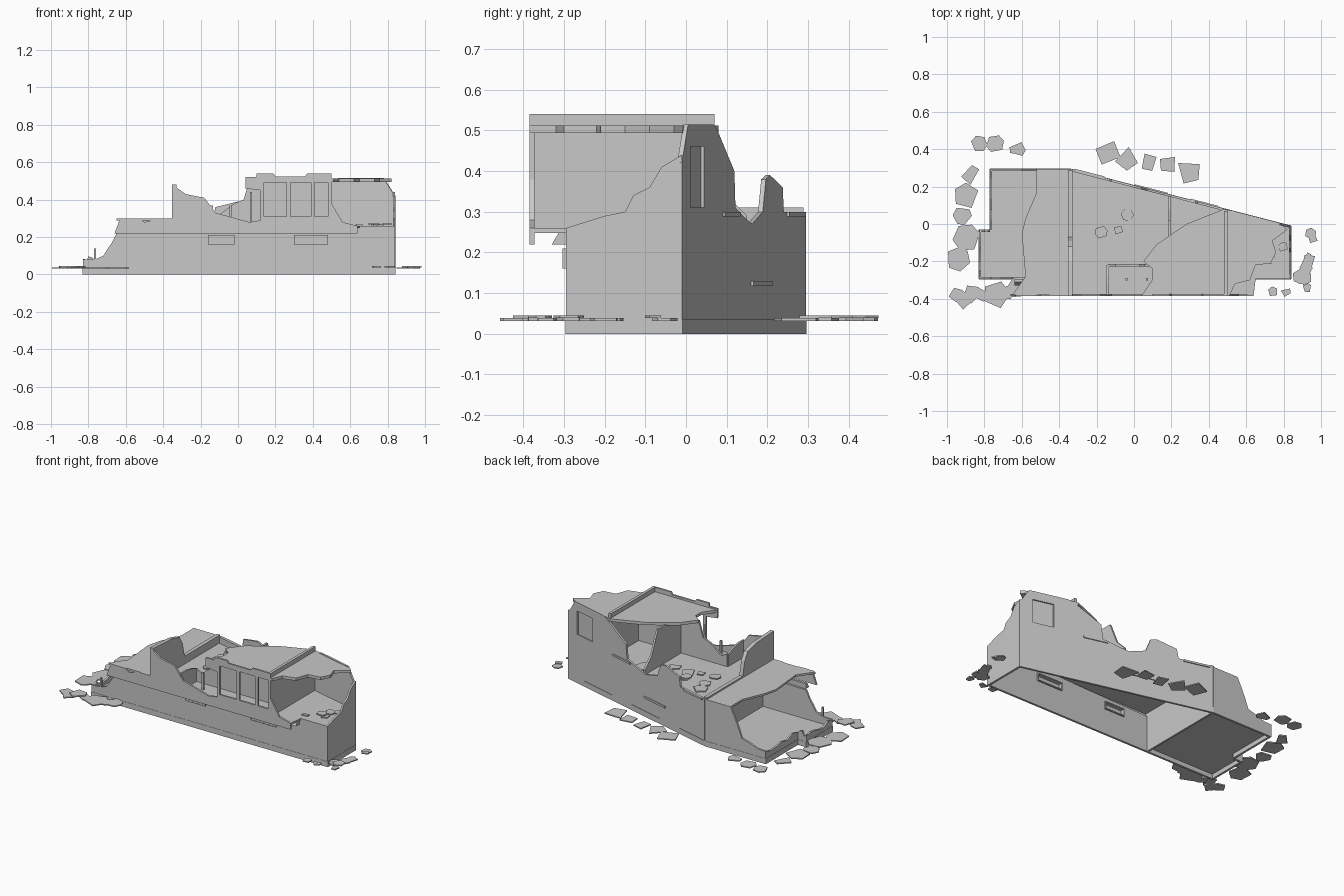
import bpy, bmesh, math, random
from mathutils import Vector

if "Cube" in bpy.data.objects:
    bpy.data.objects.remove(bpy.data.objects["Cube"], do_unlink=True)

random.seed(4)

# Main levels and wall lines
THICK, CHIP = .012, .007
GROUND, BAND, FLOOR, WING_TOP, ROOF = .035, .22, .26, .3, .5
LEFT, RIGHT, FRONT, OVERHANG, BACK = -.83, .84, -.295, -.385, .295
CROSS, WING_LEFT, STEP, RIGHT_BACK, BEAM = -.34, -.77, -.03, -.01, .49
IN = THICK / 2

concrete = bpy.data.materials.new("concrete grey")
concrete.use_nodes = True
GREY = (.58, .58, .58, 1)
concrete.diffuse_color = GREY
concrete.node_tree.nodes["Principled BSDF"].inputs["Base Color"].default_value = GREY


def prism(name, points, direction):
    """Extrude a flat outline along a direction."""
    bm = bmesh.new()
    face = bm.faces.new([bm.verts.new(p) for p in points])
    out = bmesh.ops.extrude_face_region(bm, geom=[face], use_keep_orig=True)
    moved = [g for g in out["geom"] if isinstance(g, bmesh.types.BMVert)]
    bmesh.ops.translate(bm, verts=moved, vec=direction)
    bmesh.ops.recalc_face_normals(bm, faces=bm.faces)
    mesh = bpy.data.meshes.new(name)
    bm.to_mesh(mesh)
    bm.free()
    mesh.materials.append(concrete)
    obj = bpy.data.objects.new(name, mesh)
    bpy.context.collection.objects.link(obj)
    return obj


def slab(name, outline, bottom, height):
    return prism(name, [(x, y, bottom) for x, y in outline], Vector((0, 0, height)))


def box(name, left, right, front, back, bottom, top):
    outline = [(left, front), (right, front), (right, back), (left, back)]
    return slab(name, outline, bottom, top - bottom)


def main_axis(start, end):
    return 0 if abs(end[0] - start[0]) > abs(end[1] - start[1]) else 1


def wall(name, line, top, bottom=0, thick=THICK, shift=0):
    """Upright wall on a line; top lists (position along main axis, height)."""
    start, end = (Vector((*p, 0)) for p in line)
    run = end - start
    axis = main_axis(start, end)
    normal = Vector((-run.y, run.x, 0)).normalized()
    outline = [*top, (top[-1][0], bottom), (top[0][0], bottom)]
    points = []
    for along, z in outline:
        p = start + run * ((along - start[axis]) / run[axis]) + normal * (shift - thick / 2)
        points.append((p.x, p.y, z))
    return prism(name, points, normal * thick)


def level_wall(name, line, height, bottom=0, thick=THICK):
    """Wall with an even top along its whole line."""
    axis = main_axis(*line)
    return wall(name, line, [(p[axis], height) for p in line], bottom, thick)


def jagged(points, rough=.012, pieces=3):
    """Break a line of points into shorter, uneven pieces."""
    result = []
    for a, b in zip(points, points[1:]):
        result.append(a)
        for i in range(1, pieces):
            mix = Vector(a).lerp(Vector(b), i / pieces)
            result.append((mix.x, mix.y + random.uniform(-rough, rough)))
    return result + [points[-1]]


def cut(obj, cutters):
    """Cut openings and bake the result."""
    for cutter in cutters:
        mod = obj.modifiers.new("opening", 'BOOLEAN')
        mod.operation, mod.solver, mod.object = 'DIFFERENCE', 'EXACT', cutter
    bpy.context.view_layer.update()
    graph = bpy.context.evaluated_depsgraph_get()
    mesh = bpy.data.meshes.new_from_object(obj.evaluated_get(graph))
    obj.modifiers.clear()
    obj.data = mesh
    for cutter in cutters:
        bpy.data.objects.remove(cutter, do_unlink=True)


def window(host, line, left, right, bottom, top, pane_shift):
    """Cut an opening in a wall and close it with a thin pane."""
    outline = [(left, top), (right, top)]
    cut(host, [wall("cutter", line, outline, bottom, THICK * 3)])
    wall("window_pane", line, outline, bottom, THICK / 3, pane_shift)


# Ground floor: front wall with two low projecting windows
front_line = [(LEFT, FRONT + IN), (RIGHT, FRONT + IN)]
front = wall("front_lower_wall", front_line,
             jagged([(LEFT, .08), (-.72, .1), (-.65, BAND)]) + [(RIGHT, FLOOR)])
for left, right in ((-.16, -.02), (.3, .48)):
    low, high, depth = .16, .21, THICK * 2.5
    window(front, front_line, left, right, low, high, -THICK)
    for edge in (left, right - IN):
        wall("window_side", front_line, [(edge, high), (edge + IN, high)], low, depth)
    for edge in (low, high - IN):
        wall("window_rail", front_line, [(left, edge + IN), (right, edge + IN)], edge, depth)

# Right end wall and the slanted back wall
wall("end_wall", [(RIGHT - IN, FRONT), (RIGHT - IN, RIGHT_BACK)],
     [(FRONT, FLOOR), (-.2, .29), (-.15, .3), (-.13, .34), (-.09, .36), (-.06, .41),
      (RIGHT_BACK, .44)])
slant = [(CROSS, BACK - IN), (RIGHT, RIGHT_BACK - IN)]
slanted = wall("slanted_back_wall", slant,
               [(CROSS, WING_TOP), (-.13, WING_TOP), (-.12, .36), (0, .39), (.04, .38),
                (.07, WING_TOP), (.17, .27), (.22, .28), (.33, .31), (.34, .4),
                (.5, ROOF), (.54, .515), (.78, .515), (RIGHT, .42)])
window(slanted, slant, .63, .76, .31, .46, -THICK / 3)
for left, right, z in ((.3, .45, WING_TOP), (-.32, -.16, WING_TOP), (0, .18, .13)):
    wall("back_ledge", slant, [(left, z), (right, z)], z - THICK, THICK, IN)

# Low broken walls of the ruined wing
wall("wing_back_wall", [(WING_LEFT, BACK - IN), (CROSS, BACK - IN)],
     jagged([(WING_LEFT, .08), (-.6, .12), (-.52, WING_TOP)]) + [(CROSS, WING_TOP)])
for name, line, height in (
        ("wing_side_wall", [(WING_LEFT + IN, STEP), (WING_LEFT + IN, BACK)], .08),
        ("wing_step_wall", [(LEFT, STEP - IN), (WING_LEFT, STEP - IN)], .08),
        ("wing_outer_wall", [(LEFT + IN, FRONT), (LEFT + IN, STEP)], .07)):
    axis = main_axis(*line)
    wall(name, line, jagged([(p[axis], height) for p in line], .02, 6))
box("broken_post", WING_LEFT, WING_LEFT + THICK, FRONT, FRONT + THICK, GROUND, .14)

# Plinth strip around the foot, and the wing's ground slab
foot = [(LEFT, FRONT), (RIGHT, FRONT), (RIGHT, RIGHT_BACK), (CROSS, BACK),
        (WING_LEFT, BACK), (WING_LEFT, STEP), (LEFT, STEP)]
for line in zip(foot, foot[1:] + foot[:1]):
    level_wall("plinth", line, GROUND, thick=IN / 2)
slab("wing_ground_floor", [(LEFT, FRONT), (CROSS, FRONT), *foot[3:]], GROUND - CHIP, CHIP)

# Wing roof with a broken edge
slab("wing_roof", [(CROSS, OVERHANG + IN), (CROSS, BACK - IN), (-.52, BACK - IN),
                   (-.52, .17), (-.58, .03), (-.6, -.05), (-.58, -.28),
                   (-.65, OVERHANG + IN)], WING_TOP - THICK, THICK)

# Overhanging upper storey, carried on a tapered ledge
slab("upper_floor", [(CROSS, OVERHANG + IN), (.64, OVERHANG + IN), (.65, FRONT), (RIGHT - IN, FRONT),
                     (RIGHT - IN, RIGHT_BACK - IN), (CROSS, BACK - IN)], FLOOR - THICK, THICK)
prism("support_ledge", [(-.64, FRONT, BAND), (-.64, -.33, BAND), (-.64, -.31, FLOOR - IN),
                        (-.64, FRONT, FLOOR - IN)], Vector((1.28, 0, 0)))
front_edge = [(-.65, OVERHANG + IN), (.65, OVERHANG + IN)]
upper = wall("front_upper_wall", front_edge,
             [(-.66, BAND), (-.63, WING_TOP), (-.53, WING_TOP), (-.5, .28), (-.42, WING_TOP),
              (-.35, WING_TOP), (-.35, .48), (-.28, .43), (-.18, .41), (-.12, .33),
              (.06, .28), (.12, .29), (.12, .45), (.04, .46), (.04, ROOF), (ROOF, ROOF),
              (ROOF, .38), (.56, .28), (.64, FLOOR), (.64, BAND)], BAND)
cut(upper, [box("cutter", left, right, OVERHANG * 1.2, FRONT, .31, ROOF - CHIP)
            for left, right in ((.14, .26), (.28, .39), (.41, .48))])

# Cross walls
level_wall("wing_partition", [(CROSS, FRONT), (CROSS, BACK - IN)], FLOOR)
wall("wing_upper_partition", [(CROSS, OVERHANG), (CROSS, BACK - IN)],
     [(OVERHANG, .48), (-.2, .47), (-.12, .45), (-.09, .4), (-.07, .31), (BACK - IN, .31)],
     FLOOR - IN, THICK * 2)
level_wall("end_partition", [(BEAM, OVERHANG + IN), (BEAM, .07)], ROOF, FLOOR)
wall("middle_partition", [(.19, -BAND), (.19, .15)],
     [(-BAND, ROOF), (.02, ROOF), (.08, .36), (.15, .29)], FLOOR)

# Inner long wall with a small broken room, and two posts
wall("small_room_side", [(-.14, OVERHANG + IN), (-.14, -BAND)],
     jagged([(OVERHANG + IN, .37), (-BAND, .34)]), FLOOR)
wall("inner_long_wall", [(-.14, -BAND), (BEAM, -BAND)],
     [(-.14, .34), (-.1, .32), (-.02, .38), (.03, .4), (.06, ROOF), (BEAM, ROOF)], FLOOR)
for x, top in ((-.04, .37), (.07, .44)):
    box("inner_post", x - IN, x + IN, FRONT - IN, FRONT + IN, FLOOR, top)

# Broken roof with raised edges
slab("roof", [(.04, OVERHANG), (.1, FRONT), (.1, -.24), (.05, -.2), (.12, -.11), (.28, 0),
              (.48, .08), (.8, RIGHT_BACK), (.82, STEP), (.74, -.09), (.76, -.15),
              (.73, -.21), (.65, -.22), (.62, -.3), (.54, -.32), (.51, OVERHANG)],
     ROOF - IN, THICK + IN)
level_wall("roof_beam", [(BEAM, OVERHANG), (BEAM, .07)], .54, ROOF, THICK + IN)
wall("front_parapet", front_edge,
     [(.04, .52), (.1, .52), (.1, .54), (.19, .54), (.2, .525), (.36, .525), (.37, .54),
      (ROOF, .54)], ROOF)


def rubble(name, start, end, count, size, z, spread=.03):
    """Scatter flat irregular chips along a line."""
    for i in range(count):
        centre = Vector(start).lerp(Vector(end), (i + .5) / count)
        centre += Vector((random.uniform(-spread, spread), random.uniform(-spread, spread)))
        radius = size * random.uniform(.5, 1)
        sides = random.choice((4, 5, 6))
        turn = random.uniform(0, math.tau)
        ring = []
        for k in range(sides):
            angle = turn + (k + random.uniform(-.25, .25)) * math.tau / sides
            ring.append(centre + Vector((math.cos(angle), math.sin(angle))) * radius)
        slab(name, ring, z + random.choice((0, 0, CHIP)), CHIP)


# Rubble around the foot and on the floors
LOW = GROUND - CHIP / 2
rubble("left_rubble", (-.93, -.25), (-.87, .33), 5, .08, LOW, .02)
rubble("corner_rubble", (-.99, -.4), (-.61, -.36), 7, .075, LOW, .02)
rubble("wing_back_rubble", (-.87, .43), (-.58, .39), 3, .05, LOW, .02)
rubble("back_rubble", (-.2, .39), (.34, .28), 5, .075, LOW, .01)
rubble("right_rubble", (.9, -.34), (.96, -.06), 8, .045, LOW, .03)
rubble("front_rubble", (.7, -.36), (.84, -.36), 2, .04, LOW, .01)
rubble("upper_rubble", (-.25, .1), (.25, .05), 7, .055, FLOOR, .04)
rubble("upper_rubble", (-.25, -.07), (.14, -.02), 4, .05, FLOOR)
rubble("end_rubble", (.66, -.24), (.8, -.12), 5, .035, FLOOR)
